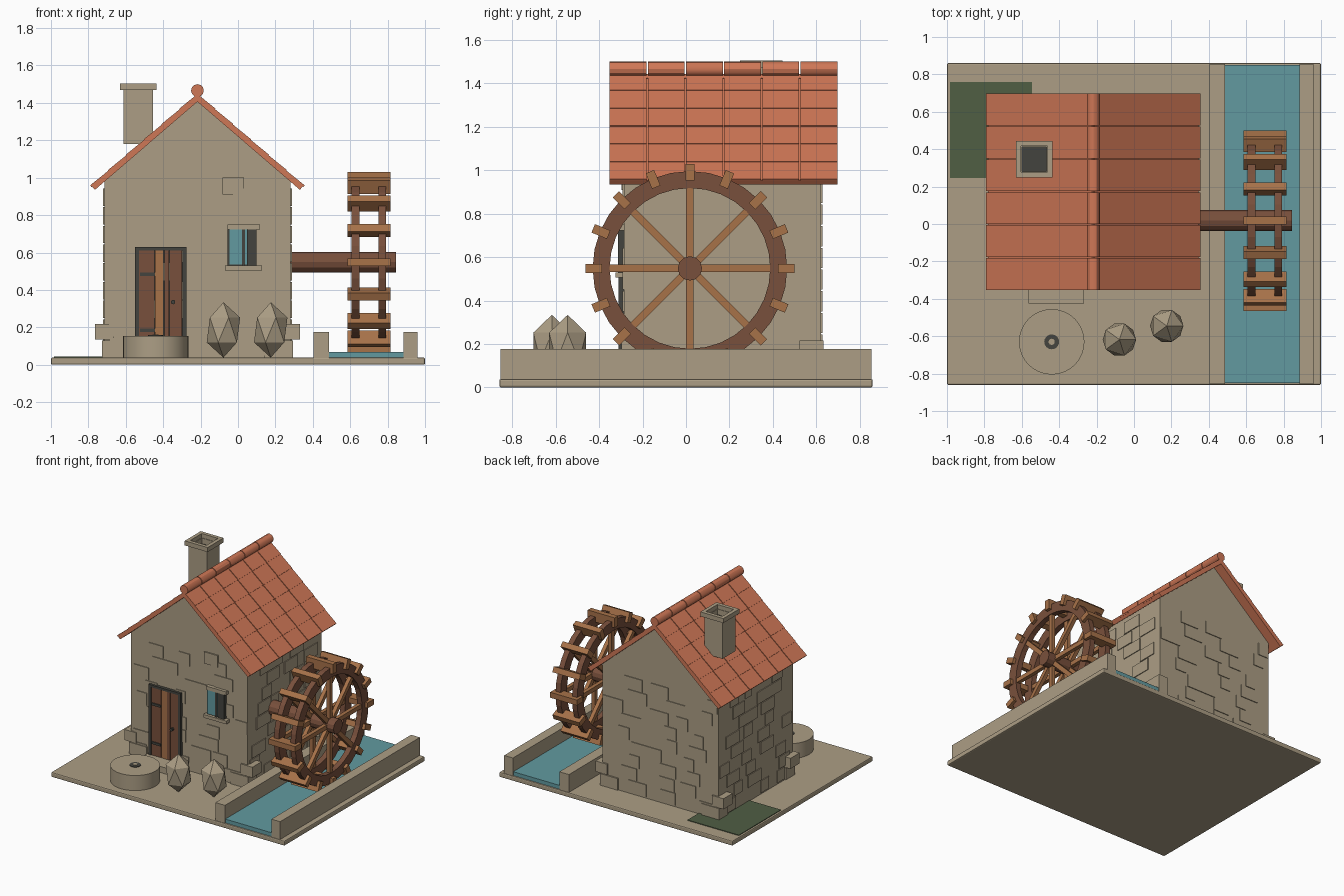
import bpy, bmesh, math, random
from mathutils import Matrix, Vector

if "Cube" in bpy.data.objects:
    bpy.data.objects.remove(bpy.data.objects["Cube"])

random.seed(4)
I = Matrix.Identity(4)


def material(name, r, g, b):
    lin = lambda c: (c / 255 / 12.92) if c < 11 else ((c / 255 + 0.055) / 1.055) ** 2.4
    m = bpy.data.materials.new(name)
    m.diffuse_color = (lin(r), lin(g), lin(b), 1)
    m.use_nodes = True
    m.node_tree.nodes["Principled BSDF"].inputs["Base Color"].default_value = m.diffuse_color
    return m


STONE = material("tan stone", 172, 158, 133)
TILE = material("terracotta", 207, 119, 86)
DARK_WOOD = material("dark wood", 121, 80, 60)
LIGHT_WOOD = material("light wood", 167, 114, 73)
WATER = material("water blue", 98, 154, 160)
IRON = material("dark iron", 68, 68, 62)
GRASS = material("moss green", 80, 94, 68)


def finish(name, bm, mat, smooth=False):
    bmesh.ops.recalc_face_normals(bm, faces=bm.faces[:])
    me = bpy.data.meshes.new(name)
    bm.to_mesh(me)
    bm.free()
    me.materials.append(mat)
    ob = bpy.data.objects.new(name, me)
    bpy.context.collection.objects.link(ob)
    if smooth:
        bpy.ops.object.select_all(action='DESELECT')
        ob.select_set(True)
        bpy.context.view_layer.objects.active = ob
        bpy.ops.object.shade_smooth_by_angle(angle=math.radians(30))
    return ob


def boxes(name, mat, items):
    """Each item: x0, x1, y0, y1, z0, z1 and an optional matrix."""
    bm = bmesh.new()
    for x0, x1, y0, y1, z0, z1, *m in items:
        mid = Matrix.Translation(((x0 + x1) / 2, (y0 + y1) / 2, (z0 + z1) / 2))
        size = Matrix.Diagonal((x1 - x0, y1 - y0, z1 - z0, 1))
        bmesh.ops.create_cube(bm, size=1, matrix=(m[0] if m else I) @ mid @ size)
    return finish(name, bm, mat)


def cylinder(name, mat, r, p0, p1, sides, smooth=False):
    p0, p1 = Vector(p0), Vector(p1)
    rot = (p1 - p0).to_track_quat('Z', 'Y').to_matrix().to_4x4()
    bm = bmesh.new()
    bmesh.ops.create_cone(bm, cap_ends=True, segments=sides, radius1=r, radius2=r,
                          depth=(p1 - p0).length, matrix=Matrix.Translation((p0 + p1) / 2) @ rot)
    return finish(name, bm, mat, smooth)


# Ground slab, moss patch and water channel
base = boxes("ground_slab", STONE, [(-1, 1, -.86, .86, 0, .038)])
bev = base.modifiers.new("edge", 'BEVEL')
bev.width, bev.segments = .008, 2
boxes("moss_patch", GRASS, [(-.985, -.545, .245, .76, .036, .043)])
boxes("channel_walls", STONE, [(.405, .487, -.855, .855, .03, .176),
                               (.885, .96, -.855, .855, .03, .176)])
boxes("channel_water", WATER, [(.485, .887, -.85, .85, .03, .068)])

# House walls: gabled profile extruded along y
X0, X1, Y0, Y1, RX = -.715, .282, -.286, .622, -.217
bm = bmesh.new()
profile = [(X0, .03), (X1, .03), (X1, .98), (RX, 1.412), (X0, .98)]
face = bm.faces.new([bm.verts.new((x, Y0, z)) for x, z in profile])
ext = bmesh.ops.extrude_face_region(bm, geom=[face])['geom']
bmesh.ops.translate(bm, vec=(0, Y1 - Y0, 0), verts=[v for v in ext if isinstance(v, bmesh.types.BMVert)])
finish("house_walls", bm, STONE)

# Slightly raised stones scattered over the four walls
T = .006
stones = [(-.083, .033, Y0 - .01, Y0, .91, 1.0)]
for row in range(9):
    z0, z1 = .05 + row * .1, .143 + row * .1
    for k in range(3):
        for wall in range(4):
            a, b = (X0, X1) if wall < 2 else (Y0, Y1)
            w = random.uniform(.08, .17)
            c = a + (b - a - w) * (k + random.random()) / 3
            if wall == 0:
                stones.append((c, c + w, Y0 - T, Y0 + .01, z0, z1))
            elif wall == 1:
                stones.append((c, c + w, Y1 - .01, Y1 + T, z0, z1))
            elif wall == 2:
                stones.append((X0 - T, X0 + .01, c, c + w, z0, z1))
            else:
                stones.append((X1 - .01, X1 + T, c, c + w, z0, z1))
boxes("wall_stones", STONE, stones)

# Corner stones at the foot of the house
quoins = []
for x, sx in ((X0, -1), (X1, 1)):
    for y, sy in ((Y0, -1), (Y1, 1)):
        for z0, z1, out, back in ((.04, .13, .012, .14), (.135, .217, .05, .05)):
            xs = sorted((x + sx * out, x - sx * back))
            ys = sorted((y + sy * .012, y - sy * .1))
            quoins.append((*xs, *ys, z0, z1))
boxes("corner_stones", STONE, quoins)

# Roof: slabs plus six columns of stepped tiles on each slope
RY0, RY1, ANG, LEN, ROWS, COLS = -.355, .70, math.atan(.86), .755, 6, 6
cw, rh = (RY1 - RY0) / COLS, LEN / ROWS
slabs, tiles = [], []
for s in (-1, 1):
    c, n = math.cos(ANG), math.sin(ANG)
    slope = Matrix(((s * c, 0, s * n, RX), (0, 1, 0, 0), (-n, 0, c, 1.45), (0, 0, 0, 1)))
    slabs.append((0, LEN - .004, RY0 + .003, RY1 - .003, -.033, -.01, slope))
    for r in range(ROWS):
        tilt = slope @ Matrix.Translation((r * rh, 0, 0)) @ Matrix.Rotation(-.03, 4, 'Y')
        for k in range(COLS):
            y = RY0 + k * cw
            tiles.append((0, rh, y + .003, y + cw - .003, -.014, -.002, tilt))
boxes("roof_slabs", TILE, slabs)
boxes("roof_tiles", TILE, tiles)
for k in range(COLS):
    y = RY0 + k * cw
    cylinder("ridge_tile", TILE, .034, (RX, y + .003, 1.466), (RX, y + cw - .003, 1.466), 12, True)


def square_ring(name, mat, cx, cy, outer, inner, z0, z1):
    o, i = outer, inner
    return boxes(name, mat, [(cx - o, cx + o, cy - o, cy - i, z0, z1), (cx - o, cx + o, cy + i, cy + o, z0, z1),
                             (cx - o, cx - i, cy - i, cy + i, z0, z1), (cx + i, cx + o, cy - i, cy + i, z0, z1)])


# Chimney with an open cap and dark flue
CX, CY = -.533, .347
square_ring("chimney_stack", STONE, CX, CY, .078, .066, 1.18, 1.472)
square_ring("chimney_cap", STONE, CX, CY, .098, .07, 1.47, 1.505)
boxes("chimney_flue", IRON, [(CX - .067, CX + .067, CY - .067, CY + .067, 1.2, 1.43)])

# Door: iron frame, planks, hinges, knob and step
boxes("door_frame", IRON, [(-.552, -.53, -.31, -.27, .04, .63), (-.298, -.276, -.31, -.27, .04, .63),
                           (-.552, -.276, -.31, -.27, .612, .63), (-.54, -.28, -.292, -.27, .04, .62)])
boxes("door_planks", DARK_WOOD, [(-.528, -.447, -.304, -.28, .045, .61), (-.367, -.3, -.304, -.28, .045, .61),
                                 (-.394, -.369, -.304, -.28, .045, .61)])
boxes("door_light_plank", LIGHT_WOOD, [(-.444, -.397, -.304, -.28, .045, .61)])
boxes("door_hinges", IRON, [(-.525, -.445, -.312, -.30, z, z + .018) for z in (.175, .475)])
cylinder("door_knob", IRON, .012, (-.347, -.325, .335), (-.347, -.30, .335), 10)
boxes("door_step", STONE, [(-.565, -.267, -.425, -.28, .03, .085)])

# Window: dark frame, glass panes, lintel and sill
boxes("window_frame", IRON, [(-.055, .1, -.302, -.27, .525, .725)])
boxes("window_glass", WATER, [(-.045, .022, -.308, -.30, .537, .722), (.038, .048, -.308, -.30, .537, .722)])
boxes("window_mullion", IRON, [(.022, .038, -.314, -.29, .53, .725), (.05, .1, -.314, -.29, .53, .725)])
boxes("window_lintel_and_sill", STONE, [(-.055, .117, -.315, -.27, .722, .75),
                                        (-.07, .127, -.325, -.27, .505, .53)])

# Water wheel: axle, hub, two rims, spokes and paddles
WX, WY, WZ = .70, .018, .548
hub = Matrix.Translation((0, WY, WZ))
cylinder("wheel_axle", DARK_WOOD, .056, (.26, WY, WZ), (.845, WY, WZ), 12)
RIMS = ((.608, .65), (.75, .792))
for x0, x1 in RIMS:
    bm = bmesh.new()
    rings = []
    for k in range(32):
        a = math.tau * k / 32
        rings.append([bm.verts.new((x, WY + r * math.cos(a), WZ + r * math.sin(a)))
                      for x, r in ((x0, .37), (x1, .37), (x1, .448), (x0, .448))])
    for k in range(32):
        p, q = rings[k], rings[(k + 1) % 32]
        for j in range(4):
            bm.faces.new((p[j], p[(j + 1) % 4], q[(j + 1) % 4], q[j]))
    finish("wheel_rim", bm, DARK_WOOD)
turn = lambda k, n: hub @ Matrix.Rotation(math.tau * k / n, 4, 'X')
boxes("wheel_spokes", LIGHT_WOOD, [(x0 + .006, x1 - .006, -.017, .017, .03, .40, turn(k, 8))
                                   for k in range(8) for x0, x1 in RIMS])
boxes("wheel_paddles", LIGHT_WOOD, [(WX - .115, WX + .115, -.021, .021, .405, .482, turn(k, 16))
                                    for k in range(16)])

# Millstone lying in front of the door
MX, MY = -.44, -.63
cylinder("millstone", STONE, .175, (MX, MY, .03), (MX, MY, .155), 32, True)
cylinder("millstone_eye", IRON, .04, (MX, MY, .15), (MX, MY, .159), 16)
cylinder("millstone_pin", STONE, .017, (MX, MY, .15), (MX, MY, .162), 10)

# Faceted boulders
for x, y in ((-.078, -.618), (.175, -.545)):
    bm = bmesh.new()
    bmesh.ops.create_icosphere(bm, subdivisions=1, radius=1, matrix=Matrix.Translation((x, y, .186))
                               @ Matrix.Diagonal((.1, .1, .148, 1)))
    finish("boulder", bm, STONE)
